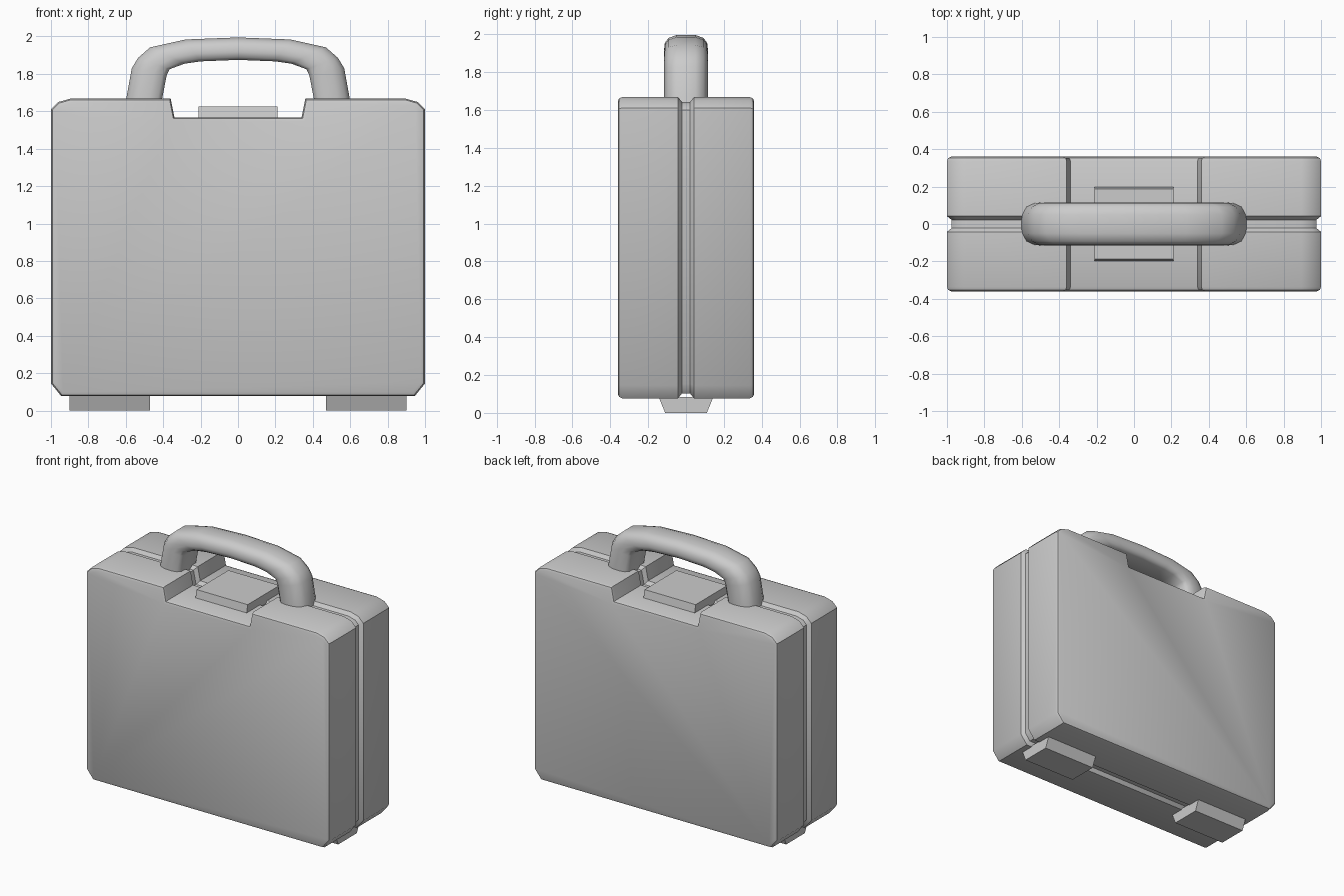
import bpy, bmesh
from math import radians
from mathutils import Vector

if "Cube" in bpy.data.objects:
    bpy.data.objects.remove(bpy.data.objects["Cube"])


def loft(name, rings, angle=40):
    """Skin closed rings of equal length and cap both ends."""
    bm = bmesh.new()
    loops = [[bm.verts.new(p) for p in ring] for ring in rings]
    n = len(loops[0])
    for a, b in zip(loops, loops[1:]):
        for i in range(n):
            j = (i + 1) % n
            bm.faces.new((a[i], a[j], b[j], b[i]))
    bm.faces.new(loops[0])
    bm.faces.new(loops[-1])
    bmesh.ops.recalc_face_normals(bm, faces=bm.faces)
    mesh = bpy.data.meshes.new(name)
    bm.to_mesh(mesh)
    bm.free()
    ob = bpy.data.objects.new(name, mesh)
    bpy.context.collection.objects.link(ob)
    bpy.ops.object.select_all(action='DESELECT')
    ob.select_set(True)
    bpy.context.view_layer.objects.active = ob
    bpy.ops.object.shade_smooth_by_angle(angle=radians(angle))
    return ob


def inset(poly, d):
    """Move a counter-clockwise outline inwards by d with mitred corners."""
    pts = [Vector(p) for p in poly]
    out = []
    for i, p in enumerate(pts):
        e1 = (p - pts[i - 1]).normalized()
        e2 = (pts[(i + 1) % len(pts)] - p).normalized()
        n1, n2 = Vector((-e1.y, e1.x)), Vector((-e2.y, e2.x))
        out.append(p + (n1 + n2) * d / (1 + n1.dot(n2)))
    return out


def block(name, x0, x1, z0, z1, y0, y1):
    """Block whose depth tapers from half-width y0 at z0 to y1 at z1."""
    return loft(name, [[(x, -y0, z0), (x, y0, z0), (x, y1, z1), (x, -y1, z1)]
                       for x in (x0, x1)], 20)


# Case: one outline with the latch notch, lofted through both halves and the seam
half = [(0.945, 0.077), (1, 0.145), (1, 1.61), (0.96, 1.65), (0.895, 1.668),
        (0.36, 1.668), (0.34, 1.568)]
outline = half + [(-x, z) for x, z in reversed(half)]
section = [(0.36, 0.022), (0.353, 0.007), (0.336, 0), (0.042, 0), (0.022, 0.025)]
steps = [(-y, d) for y, d in section] + list(reversed(section))
loft("case", [[(p.x, y, p.y) for p in inset(outline, d)] for y, d in steps])

# Handle: D-shaped section swept between inner and outer arch
outer = [(-0.605, 1.63), (-0.597, 1.67), (-0.568, 1.83), (-0.535, 1.885),
         (-0.47, 1.942), (-0.28, 1.984), (0, 1.995)]
inner = [(-0.412, 1.63), (-0.405, 1.67), (-0.382, 1.79), (-0.366, 1.825),
         (-0.285, 1.855), (-0.2, 1.867), (0, 1.875)]
outer += [(-x, z) for x, z in reversed(outer[:-1])]
inner += [(-x, z) for x, z in reversed(inner[:-1])]
d_half = [(0, 0.085), (0.12, 0.108), (0.35, 0.116), (0.65, 0.112), (0.88, 0.092), (1, 0.05)]
d_shape = d_half + [(t, -y) for t, y in reversed(d_half)]
rings = []
for o, i in zip(outer, inner):
    o, i = Vector(o), Vector(i)
    rings.append([(i.lerp(o, t).x, y, i.lerp(o, t).y) for t, y in d_shape])
loft("handle", rings, 50)

# Latch plate in the notch
block("latch", -0.21, 0.21, 1.55, 1.625, 0.202, 0.187)

# Feet
for side, x in (("left", -0.9), ("right", 0.47)):
    block(side + "_foot", x, x + 0.43, 0, 0.085, 0.11, 0.145)
